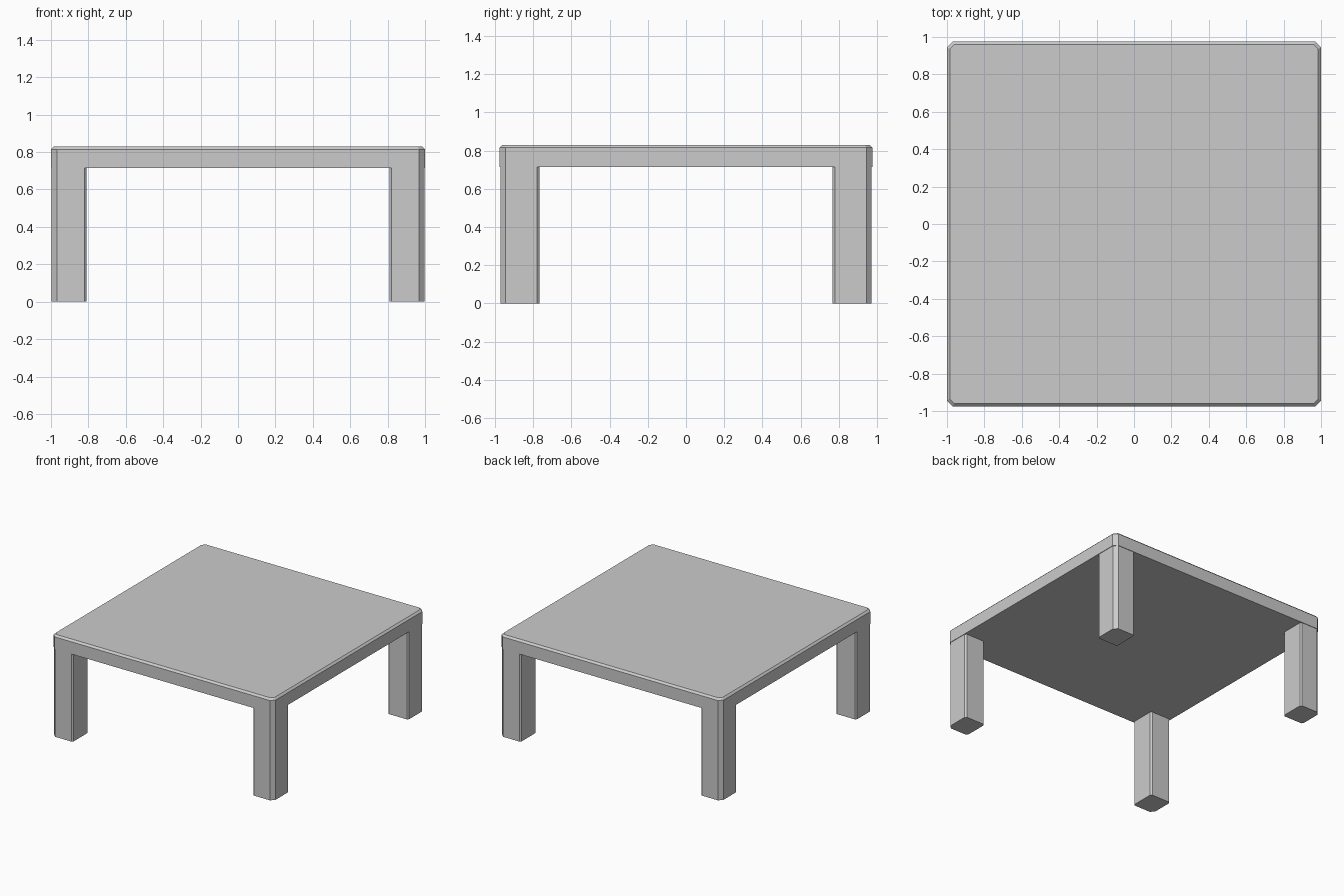
import bpy, bmesh

if "Cube" in bpy.data.objects:
    bpy.data.objects.remove(bpy.data.objects["Cube"])


def chamfered_rect(x0, x1, y0, y1, cuts):
    """Counter-clockwise outline; cuts = corner chamfers in order (x0,y0) (x1,y0) (x1,y1) (x0,y1)."""
    a, b, c, d = cuts
    return [(x0, y0 + a), (x0 + a, y0), (x1 - b, y0), (x1, y0 + b),
            (x1, y1 - c), (x1 - c, y1), (x0 + d, y1), (x0, y1 - d)]


def loft(name, layers):
    """Closed solid through (outline, z) layers."""
    bm = bmesh.new()
    rings = [[bm.verts.new((x, y, z)) for x, y in pts] for pts, z in layers]
    n = len(rings[0])
    for lo, hi in zip(rings, rings[1:]):
        for i in range(n):
            j = (i + 1) % n
            bm.faces.new((lo[i], lo[j], hi[j], hi[i]))
    bm.faces.new(rings[0][::-1])
    bm.faces.new(rings[-1])
    bmesh.ops.recalc_face_normals(bm, faces=bm.faces)
    mesh = bpy.data.meshes.new(name)
    bm.to_mesh(mesh)
    bm.free()
    obj = bpy.data.objects.new(name, mesh)
    bpy.context.collection.objects.link(obj)
    return obj


# Table top with clipped corners and a small chamfer round the upper edge
W, D, EDGE = 1.0, 0.975, 0.015
side = chamfered_rect(-W, W, -D, D, [0.031] * 4)
top = chamfered_rect(-W + EDGE, W - EDGE, -D + EDGE, D - EDGE, [0.025] * 4)
loft("table_top", [(side, 0.715), (side, 0.815), (top, 0.83)])

# Four legs: wide chamfer on the outer corner, narrow on the others
leg = chamfered_rect(0.81, 0.996, 0.767, 0.971, [0.012, 0.012, 0.028, 0.012])
for sx, x_name in ((-1, "left"), (1, "right")):
    for sy, y_name in ((-1, "front"), (1, "back")):
        outline = [(sx * x, sy * y) for x, y in leg]
        loft(f"{y_name}_{x_name}_leg", [(outline, 0.0), (outline, 0.715)])
